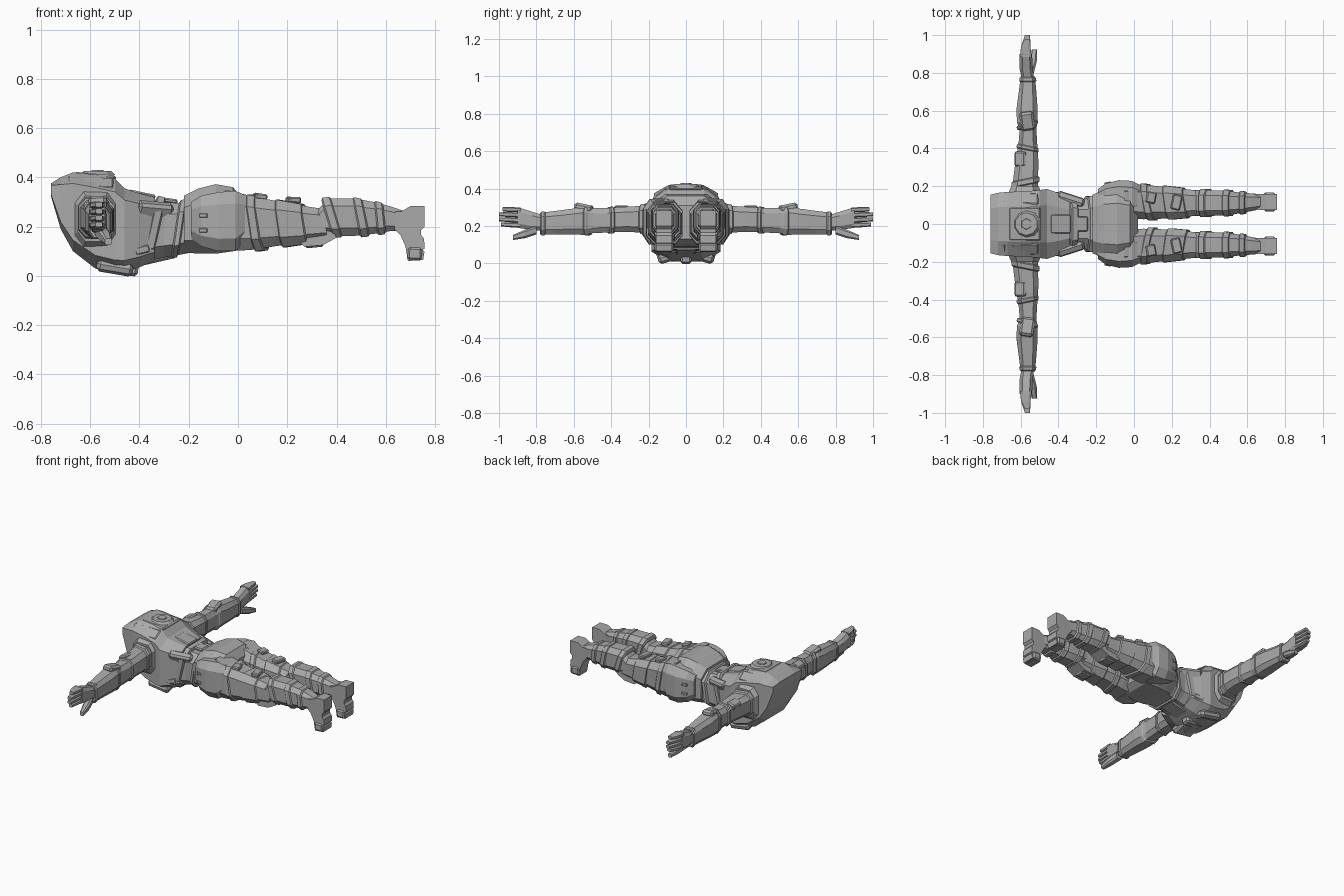
import bpy, bmesh, math
from mathutils import Vector, Matrix

grey = bpy.data.materials.new("armour grey")
grey.diffuse_color = (0.40, 0.40, 0.40, 1)


def finish(name, bm, mirror=False):
    bmesh.ops.recalc_face_normals(bm, faces=bm.faces)
    me = bpy.data.meshes.new(name)
    bm.to_mesh(me)
    bm.free()
    me.materials.append(grey)
    ob = bpy.data.objects.new(name, me)
    bpy.context.collection.objects.link(ob)
    if mirror:
        m = ob.modifiers.new("both sides", 'MIRROR')
        m.use_axis = (False, True, False)
        m.use_mirror_merge = False
    return ob


def loft(name, axis, stations, cu=0.3, cv=0.3, su=0.0, sv=0.0, mirror=False):
    """Chamfered sections (pos, u0, u1, v0, v1) along x (u=y) or y (u=x); v is z."""
    bm = bmesh.new()
    rings = []
    for p, u0, u1, v0, v1 in stations:
        a, b = (u1 - u0) / 2, (v1 - v0) / 2
        uc, vc = (u0 + u1) / 2, (v0 + v1) / 2
        k, l = a * (1 - cu * 1.4), b * (1 - cv * 1.4)
        ring = []
        for u, v in ((a, -l), (a, l), (k, b), (-k, b), (-a, l), (-a, -l), (-k, -b), (k, -b)):
            q = p + su * u + sv * v
            co = (q, uc + u, vc + v) if axis == 'x' else (uc + u, q, vc + v)
            ring.append(bm.verts.new(co))
        rings.append(ring)
    for r, s in zip(rings, rings[1:]):
        for i in range(8):
            j = (i + 1) % 8
            bm.faces.new((r[i], r[j], s[j], s[i]))
    bm.faces.new(rings[0])
    bm.faces.new(rings[-1])
    return finish(name, bm, mirror)


def sample(st, p):
    for a, b in zip(st, st[1:]):
        if a[0] <= p <= b[0]:
            t = (p - a[0]) / (b[0] - a[0])
            return [a[i] + t * (b[i] - a[i]) for i in range(1, 5)]
    return list(st[-1][1:])


def band(name, axis, st, p0, p1, g=0.007, **kw):
    """Raised armour ring that follows a limb."""
    out = []
    for p, e in ((p0, 0), (p0 + 0.006, g), (p1 - 0.006, g), (p1, 0)):
        u0, u1, v0, v1 = sample(st, p)
        out.append((p, u0 - e, u1 + e, v0 - e, v1 + e))
    return loft(name, axis, out, **kw)


def extrude_y(name, pts, y0, y1, mirror=True):
    bm = bmesh.new()
    f = bm.faces.new([bm.verts.new((x, y0, z)) for x, z in pts])
    r = bmesh.ops.extrude_face_region(bm, geom=[f])
    bmesh.ops.translate(bm, vec=(0, y1 - y0, 0), verts=[v for v in r["geom"] if isinstance(v, bmesh.types.BMVert)])
    return finish(name, bm, mirror)


def plate(name, loc, size, rot=(0, 0, 0), bevel=0.008, mirror=True):
    bm = bmesh.new()
    bmesh.ops.create_cube(bm, size=1)
    bmesh.ops.scale(bm, vec=size, verts=bm.verts)
    bmesh.ops.bevel(bm, geom=bm.edges[:], offset=bevel, segments=1, affect='EDGES')
    m = Matrix.Translation(loc)
    for ang, ax in zip(rot, 'XYZ'):
        m = m @ Matrix.Rotation(math.radians(ang), 4, ax)
    bm.transform(m)
    return finish(name, bm, mirror)


def drum(name, loc, r1, r2, depth, direction=(0, 0, 1), sides=10):
    bm = bmesh.new()
    bmesh.ops.create_cone(bm, cap_ends=True, segments=sides, radius1=r1, radius2=r2, depth=depth)
    bm.transform(Matrix.Translation(loc) @ Vector(direction).to_track_quat('Z', 'Y').to_matrix().to_4x4())
    return finish(name, bm)


def cut(target, cutter):
    m = target.modifiers.new("cut", 'BOOLEAN')
    m.object = cutter
    m.operation = 'DIFFERENCE'
    m.solver = 'EXACT'
    cutter.hide_render = True
    cutter.hide_viewport = True


# Chest shell with sloping collar
chest = loft("chest", 'x', [
    (-0.76, -0.155, 0.155, 0.325, 0.375), (-0.72, -0.165, 0.165, 0.19, 0.40),
    (-0.67, -0.17, 0.17, 0.10, 0.42), (-0.58, -0.172, 0.172, 0.03, 0.412),
    (-0.50, -0.18, 0.18, 0.01, 0.395), (-0.46, -0.185, 0.185, 0.015, 0.355),
    (-0.40, -0.165, 0.165, 0.035, 0.335), (-0.34, -0.14, 0.14, 0.06, 0.32)], cu=0.33, cv=0.2)
cut(chest, drum("neck_cutter", (-0.70, 0, 0.18), 0.085, 0.085, 0.11, (-0.85, 0, -0.5), 10))
drum("neck_core", (-0.655, 0, 0.20), 0.07, 0.055, 0.06, (-0.85, 0, -0.5), 10)
plate("breast_plate", (-0.50, 0.09, 0.045), (0.15, 0.13, 0.05), (-16, 10, 0), 0.015)
plate("sternum", (-0.47, 0, 0.03), (0.13, 0.06, 0.05), (0, 8, 0), 0.012, False)
plate("chest_vent", (-0.39, 0.158, 0.105), (0.06, 0.012, 0.03), (0, -15, -14), 0.004)
plate("back_plate", (-0.58, 0, 0.405), (0.17, 0.18, 0.02), (0, 5, 0), 0.008, False)
plate("shoulder_blade", (-0.60, 0.132, 0.375), (0.19, 0.075, 0.02), (-36, 3, 0), 0.008)

# Back boss: ring and hub
drum("back_ring", (-0.57, 0, 0.417), 0.075, 0.06, 0.016, sides=10)
drum("back_hub", (-0.57, 0, 0.421), 0.035, 0.028, 0.018, sides=6)

# Abdomen and slanted straps
waist = [(-0.40, -0.145, 0.145, 0.05, 0.325), (-0.30, -0.13, 0.13, 0.075, 0.30),
         (-0.24, -0.135, 0.135, 0.085, 0.295), (-0.16, -0.15, 0.15, 0.10, 0.33)]
loft("abdomen", 'x', waist)
band("waist_strap", 'x', waist, -0.36, -0.32, 0.012, sv=0.22)
band("belt", 'x', waist, -0.255, -0.225, 0.012, sv=0.15)
plate("flank_pad", (-0.34, 0.125, 0.265), (0.15, 0.05, 0.07), (-25, 12, -14), 0.012)
plate("spine_plate", (-0.39, 0, 0.33), (0.11, 0.10, 0.02), (0, 12, 0), 0.006, False)
plate("lower_spine_plate", (-0.28, 0, 0.305), (0.07, 0.08, 0.02), (0, 8, 0), 0.006, False)
plate("belly_plate", (-0.32, 0, 0.07), (0.14, 0.11, 0.025), (0, -13, 0), 0.008, False)

# Pelvis, hip shells and slots
loft("pelvis", 'x', [
    (-0.22, -0.155, 0.155, 0.095, 0.325), (-0.16, -0.18, 0.18, 0.09, 0.355),
    (-0.09, -0.19, 0.19, 0.09, 0.372), (-0.02, -0.17, 0.17, 0.10, 0.36),
    (0.02, -0.12, 0.12, 0.13, 0.31)])
loft("hip_shell", 'x', [
    (-0.19, 0.09, 0.185, 0.15, 0.30), (-0.15, 0.08, 0.215, 0.12, 0.325),
    (-0.08, 0.07, 0.232, 0.10, 0.34), (-0.01, 0.06, 0.228, 0.10, 0.345),
    (0.035, 0.07, 0.205, 0.15, 0.325)], mirror=True)
for i, z in enumerate((0.185, 0.245)):
    plate("hip_slot_%d" % (i + 1), (-0.14, 0.216, z), (0.035, 0.012, 0.018), (0, 0, 12), 0.003)

# Thigh and armour bands
thigh = [(-0.05, 0.03, 0.21, 0.10, 0.35), (0.05, 0.025, 0.208, 0.105, 0.325),
         (0.15, 0.028, 0.198, 0.12, 0.305), (0.22, 0.035, 0.19, 0.13, 0.295),
         (0.29, 0.04, 0.182, 0.14, 0.28), (0.36, 0.045, 0.178, 0.15, 0.27)]
loft("thigh", 'x', thigh, mirror=True)
band("thigh_strap", 'x', thigh, 0.06, 0.10, 0.008, sv=-0.15, su=-0.2, mirror=True)
band("thigh_guard", 'x', thigh, 0.17, 0.28, 0.008, sv=-0.15, su=-0.15, mirror=True)
plate("thigh_clip", (0.09, 0.14, 0.322), (0.05, 0.06, 0.025), (0, 8, -12), 0.006)
plate("thigh_rear_clip", (0.225, 0.115, 0.308), (0.05, 0.08, 0.025), (0, 3, -12), 0.006)

# Knee pad
extrude_y("knee_pad", [(0.24, 0.145), (0.27, 0.118), (0.345, 0.125), (0.40, 0.155),
                       (0.385, 0.185), (0.28, 0.19)], 0.06, 0.168)
plate("knee_cap", (0.31, 0.113, 0.13), (0.08, 0.07, 0.03), (0, -6, 0), 0.01)

# Shin and bands
shin = [(0.32, 0.045, 0.178, 0.175, 0.265), (0.37, 0.042, 0.18, 0.162, 0.315),
        (0.47, 0.045, 0.177, 0.162, 0.315), (0.55, 0.055, 0.168, 0.17, 0.30),
        (0.62, 0.068, 0.162, 0.182, 0.282), (0.67, 0.078, 0.158, 0.18, 0.265)]
loft("shin", 'x', shin, mirror=True)
band("calf_band", 'x', shin, 0.36, 0.40, 0.006, sv=-0.3, mirror=True)
band("shin_band", 'x', shin, 0.48, 0.52, 0.007, sv=-0.2, mirror=True)
band("ankle_band", 'x', shin, 0.56, 0.595, 0.008, sv=-0.1, mirror=True)

# Foot with notched sole
extrude_y("foot", [(0.635, 0.26), (0.665, 0.262), (0.70, 0.283), (0.757, 0.283), (0.757, 0.20),
                   (0.744, 0.185), (0.744, 0.165), (0.756, 0.15), (0.757, 0.11), (0.75, 0.105),
                   (0.757, 0.098), (0.752, 0.065), (0.69, 0.06), (0.68, 0.12), (0.66, 0.165),
                   (0.635, 0.19)], 0.075, 0.16)
plate("toe_cap", (0.718, 0.1175, 0.09), (0.062, 0.1, 0.055), (0, 3, 0), 0.01)

# Shoulder socket, upper arm and bands
loft("shoulder_socket", 'y', [(0.10, -0.68, -0.47, 0.10, 0.36), (0.165, -0.665, -0.49, 0.115, 0.345),
                              (0.20, -0.65, -0.505, 0.14, 0.325)], mirror=True)
upper = [(0.15, -0.65, -0.51, 0.145, 0.32), (0.23, -0.64, -0.508, 0.165, 0.308),
         (0.33, -0.628, -0.506, 0.168, 0.302), (0.42, -0.612, -0.512, 0.165, 0.295),
         (0.52, -0.603, -0.518, 0.16, 0.295)]
loft("upper_arm", 'y', upper, mirror=True)
band("shoulder_band", 'y', upper, 0.205, 0.24, 0.008, su=0.2, mirror=True)
band("arm_band", 'y', upper, 0.39, 0.415, 0.006, su=-0.2, mirror=True)
plate("arm_pad", (-0.60, 0.345, 0.285), (0.06, 0.08, 0.035), (0, -18, 0), 0.008)

# Elbow guard and forearm
plate("elbow_guard", (-0.565, 0.545, 0.297), (0.075, 0.10, 0.04), (12, 0, 8), 0.012)
forearm = [(0.49, -0.602, -0.518, 0.165, 0.29), (0.54, -0.62, -0.512, 0.152, 0.305),
           (0.61, -0.622, -0.51, 0.155, 0.292), (0.70, -0.61, -0.517, 0.155, 0.28),
           (0.78, -0.60, -0.524, 0.155, 0.27)]
loft("forearm", 'y', forearm, mirror=True)
band("elbow_band", 'y', forearm, 0.51, 0.535, 0.006, su=0.3, mirror=True)
band("wrist_band", 'y', forearm, 0.752, 0.778, 0.005, mirror=True)

# Hand: palm, four fingers stacked in height, thumb
loft("palm", 'y', [(0.77, -0.595, -0.53, 0.175, 0.26), (0.82, -0.605, -0.535, 0.178, 0.275),
                   (0.90, -0.605, -0.54, 0.19, 0.30)], mirror=True)
for i in range(4):
    z, tip = 0.192 + i * 0.027, 1.0 - (0.012, 0.0, 0.0, 0.02)[i]
    loft("finger_%d" % (i + 1), 'y', [
        (0.885, -0.604, -0.542, z, z + 0.026), (0.94, -0.598, -0.548, z + 0.001, z + 0.028),
        (tip, -0.578, -0.55, z + 0.006, z + 0.027)], mirror=True)
loft("thumb", 'y', [(0.80, -0.58, -0.53, 0.155, 0.20), (0.86, -0.56, -0.515, 0.135, 0.18),
                    (0.925, -0.54, -0.512, 0.125, 0.152)], mirror=True)
